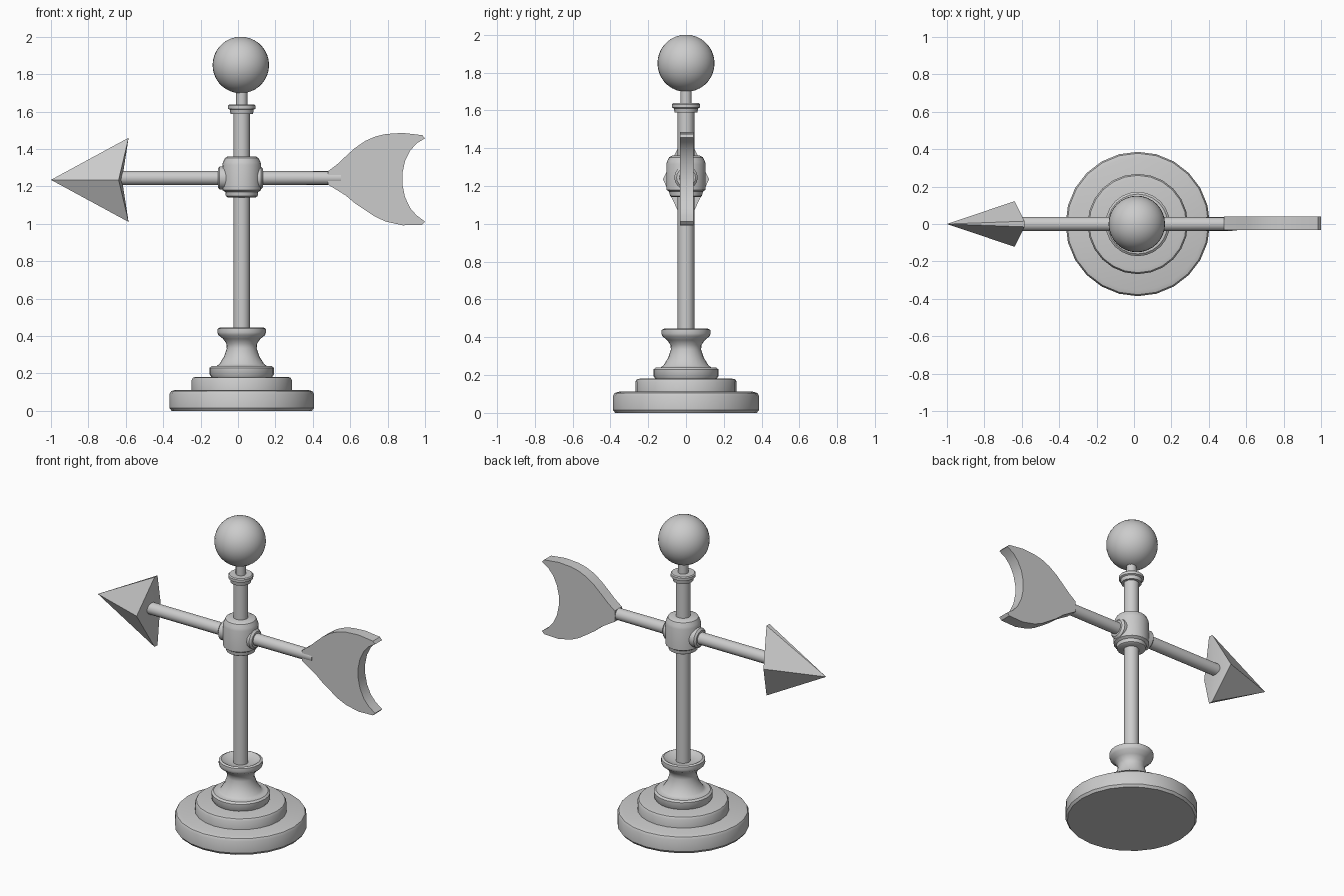
import bpy, bmesh, math
from mathutils import Matrix, Vector

if "Cube" in bpy.data.objects:
    bpy.data.objects.remove(bpy.data.objects["Cube"])

AX = 0.02        # x of the vertical axis
ROD_Z = 1.245    # height of the arrow

grey = bpy.data.materials.new("plain grey")
grey.diffuse_color = (0.6, 0.6, 0.6, 1)
grey.use_nodes = True
grey.node_tree.nodes["Principled BSDF"].inputs["Base Color"].default_value = grey.diffuse_color


def finish(name, bm, angle=35):
    bmesh.ops.remove_doubles(bm, verts=bm.verts, dist=1e-5)
    bmesh.ops.recalc_face_normals(bm, faces=bm.faces)
    me = bpy.data.meshes.new(name)
    bm.to_mesh(me)
    bm.free()
    ob = bpy.data.objects.new(name, me)
    bpy.context.collection.objects.link(ob)
    me.materials.append(grey)
    bpy.ops.object.select_all(action='DESELECT')
    ob.select_set(True)
    bpy.context.view_layer.objects.active = ob
    bpy.ops.object.shade_smooth_by_angle(angle=math.radians(angle))
    return ob


def lathe(name, profile, sides=24, along_x=False):
    """Closed turned part; profile is (radius, height) from bottom to top."""
    bm = bmesh.new()
    rings = [[bm.verts.new((r * math.cos(2 * math.pi * i / sides),
                            r * math.sin(2 * math.pi * i / sides), h))
              for i in range(sides)] for r, h in profile]
    for a, b in zip(rings, rings[1:]):
        for i in range(sides):
            j = (i + 1) % sides
            bm.faces.new((a[i], a[j], b[j], b[i]))
    bm.faces.new(rings[0][::-1])
    bm.faces.new(rings[-1])
    if along_x:
        bm.transform(Matrix.Translation((0, 0, ROD_Z)) @ Matrix.Rotation(math.pi / 2, 4, 'Y'))
    else:
        bm.transform(Matrix.Translation((AX, 0, 0)))
    return finish(name, bm)


# Stepped base and turned foot
lathe("base_plate", [(0.375, 0), (0.386, 0.015), (0.386, 0.09), (0.378, 0.105), (0.355, 0.112)])
lathe("base_step", [(0.268, 0.10), (0.268, 0.165), (0.26, 0.178), (0.24, 0.182)])
lathe("foot", [(0.155, 0.17), (0.172, 0.195), (0.172, 0.23), (0.16, 0.24), (0.135, 0.24),
               (0.12, 0.25), (0.095, 0.29), (0.08, 0.335), (0.082, 0.36), (0.10, 0.385),
               (0.125, 0.405), (0.13, 0.42), (0.128, 0.44), (0.115, 0.446),
               (0.09, 0.432), (0.05, 0.425)])

# Pole, top collar, neck and ball
lathe("pole", [(0.044, 0.42), (0.044, 1.60)], 16)
lathe("top_collar", [(0.06, 1.588), (0.064, 1.61), (0.074, 1.615), (0.074, 1.632), (0.068, 1.638)], 16)
lathe("neck", [(0.03, 1.62), (0.03, 1.73)], 12)
bm = bmesh.new()
bmesh.ops.create_uvsphere(bm, u_segments=32, v_segments=18, radius=0.151,
                          matrix=Matrix.Translation((AX - 0.005, 0, 1.849)))
finish("ball", bm, 60)

# Hub with side collars around the rod
lathe("hub", [(0.075, 1.142), (0.085, 1.148), (0.088, 1.17), (0.104, 1.18), (0.104, 1.315),
              (0.1, 1.33), (0.09, 1.352), (0.075, 1.36)], 20)
lathe("hub_side_collars", [(0.05, -0.108), (0.062, -0.098), (0.062, 0.122), (0.05, 0.134)], 16, True)
lathe("rod", [(0.038, -0.66), (0.038, 0.0), (0.036, 0.55)], 16, True)

# Four-sided arrowhead with swept-back points
bm = bmesh.new()
tip = bm.verts.new((-1, 0, 1.235))
back = bm.verts.new((-0.62, 0, 1.235))
ring = [bm.verts.new(p) for p in
        [(-0.585, 0.015, 1.46), (-0.638, 0.122, 1.235), (-0.585, 0.015, 1.01),
         (-0.585, -0.015, 1.01), (-0.638, -0.122, 1.235), (-0.585, -0.015, 1.46)]]
for i, v in enumerate(ring):
    w = ring[(i + 1) % 6]
    bm.faces.new((tip, v, w))
    bm.faces.new((back, w, v))
finish("arrowhead", bm, 20)

# Flat crescent tail fin
outline = [(0.48, 1.21), (0.48, 1.28), (0.53, 1.318), (0.575, 1.36), (0.625, 1.405), (0.68, 1.443),
           (0.735, 1.467), (0.79, 1.48), (0.88, 1.486), (0.985, 1.474), (1.0, 1.457),
           (0.955, 1.43), (0.92, 1.39), (0.893, 1.335), (0.879, 1.27), (0.879, 1.21),
           (0.893, 1.143), (0.92, 1.085), (0.955, 1.045), (1.0, 1.012), (0.985, 0.995),
           (0.88, 0.992), (0.79, 1.012), (0.735, 1.037), (0.68, 1.073), (0.625, 1.11),
           (0.575, 1.152), (0.53, 1.18)]
bm = bmesh.new()
face = bm.faces.new([bm.verts.new((x, -0.032, z)) for x, z in outline])
new = bmesh.ops.extrude_face_region(bm, geom=[face])["geom"]
bmesh.ops.translate(bm, vec=Vector((0, 0.072, 0)),
                    verts=[g for g in new if isinstance(g, bmesh.types.BMVert)])
finish("tail_fin", bm)
